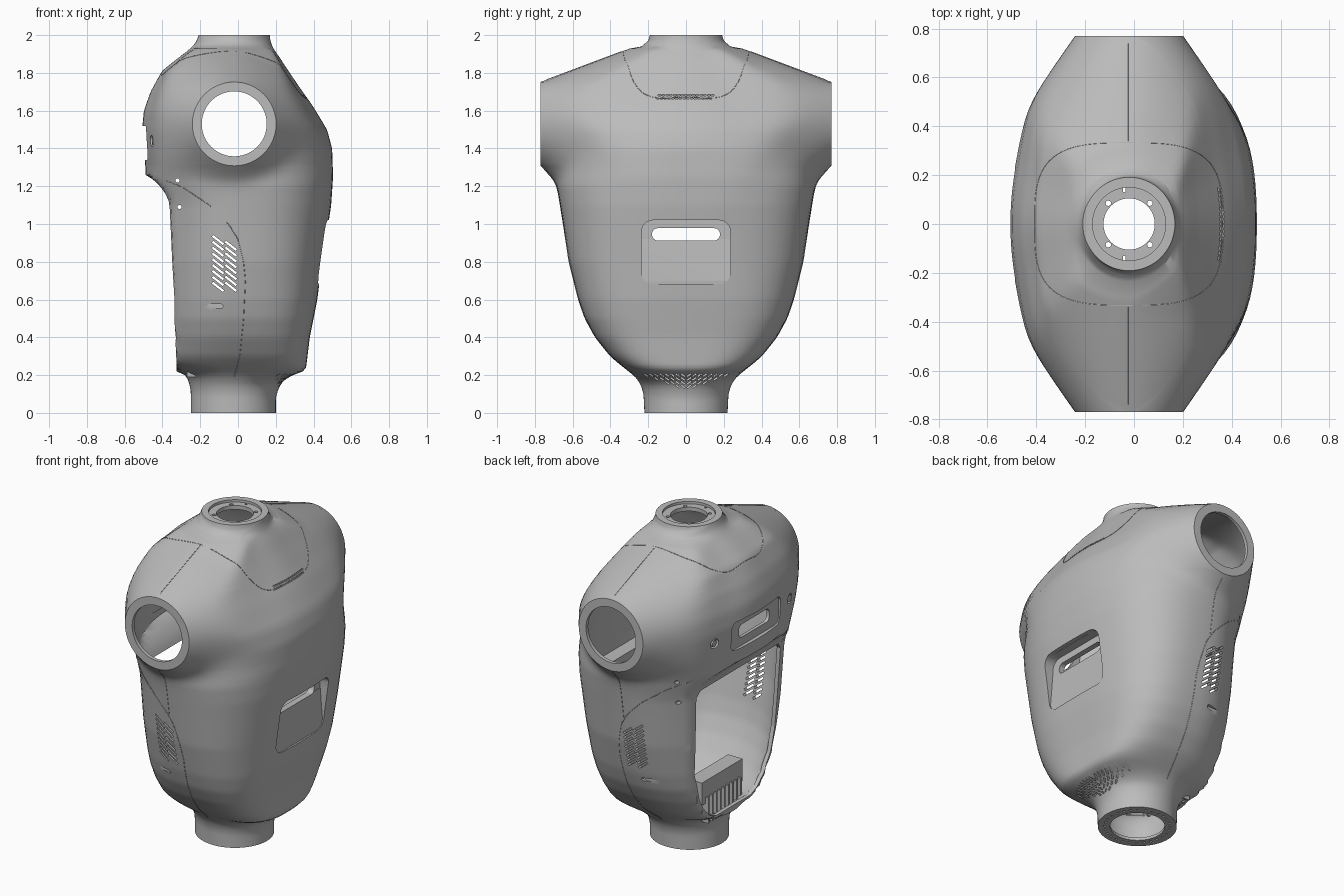
import bpy, bmesh
from math import sin, cos, pi, sqrt, radians, atan2
from mathutils import Vector
from mathutils.bvhtree import BVHTree

if "Cube" in bpy.data.objects:
    bpy.data.objects.remove(bpy.data.objects["Cube"])

GREY = bpy.data.materials.new("shell grey")
GREY.use_nodes = True
GREY.diffuse_color = (.5, .5, .5, 1)
GREY.node_tree.nodes["Principled BSDF"].inputs["Base Color"].default_value = (.5, .5, .5, 1)
XC, ARM_Z, ARM_R, ARM_Y = -0.02, 1.53, 0.222, 0.77

# Vertical profiles as (height, value): chest, back, flat back limit, half width, roundness
CHEST = [(0, .2), (.08, .2), (.13, .215), (.17, .24), (.2, .285), (.22, .355), (.25, .362), (.4, .38),
         (.6, .42), (.8, .445), (1, .475), (1.1, .49), (1.25, .5), (1.4, .495), (1.5, .468),
         (1.63, .39), (1.7, .34), (1.81, .265), (1.88, .22), (1.93, .185), (1.97, .17), (2, .167)]
BACK = [(0, .25), (.12, .25), (.18, .265), (.21, .29), (.23, .36), (.26, .43), (.3, .46), (.5, .48),
        (1.3, .487), (1.5, .505), (1.6, .495), (1.7, .46), (1.81, .4),
        (1.875, .32), (1.925, .255), (1.96, .222), (2, .207)]
FLAT = [(.25, .325), (1.12, .365), (1.17, .39), (1.22, .43), (1.25, .47), (1.3, .6)]
WIDTH = [(0, .22), (.1, .225), (.15, .24), (.2, .275), (.25, .34), (.3, .4), (.4, .48), (.5, .535),
         (.6, .57), (.8, .62), (1, .65), (1.2, .682), (1.35, .682), (1.5, .65), (1.65, .55),
         (1.75, .45), (1.85, .36), (1.92, .28), (1.935, .245), (1.955, .205), (2, .19)]
UPPER = [(1.4, 2.25), (1.7, 2), (2, 2)]
CHEST_ROUND = [(0, 2), (.15, 2), (.2, 2.5), (.25, 3.5), (.6, 3.1), (1.1, 2.7), (1.2, 2.6)] + UPPER
BACK_ROUND = [(0, 2), (1.1, 2), (1.2, 2.1)] + UPPER
ARM_LIMIT = [(1.9, 1.05), (1.94, .22)]


def lerp(table, z):
    for (a, u), (b, v) in zip(table, table[1:]):
        if z <= b:
            return u + (v - u) * max(0, z - a) / (b - a)
    return table[-1][1]


def soft(table, z):
    return sum(lerp(table, z + d) for d in (-.01, 0, .01)) / 3


# Flat shapes, extruded along an axis by prism
def circle(cx, cy, r, n=24):
    return [(cx + r * cos(2 * pi * i / n), cy + r * sin(2 * pi * i / n)) for i in range(n)]


def bar(cx, cy, w, h, deg=0):
    c, s = cos(radians(deg)), sin(radians(deg))
    return [(cx + x * c - y * s, cy + x * s + y * c)
            for x, y in ((-w, -h), (w, -h), (w, h), (-w, h))]


def round_rect(cx, cy, w, h, r, n=6):
    pts = []
    for k, (sx, sy) in enumerate(((1, 1), (-1, 1), (-1, -1), (1, -1))):
        for i in range(n + 1):
            t = pi / 2 * (k + i / n)
            pts.append((cx + sx * (w - r) + r * cos(t), cy + sy * (h - r) + r * sin(t)))
    return pts


def prism(pts, axis, a, b):
    return pts, axis, a, b


def new_object(name, bm):
    bmesh.ops.recalc_face_normals(bm, faces=bm.faces)
    mesh = bpy.data.meshes.new(name)
    bm.to_mesh(mesh)
    bm.free()
    mesh.materials.append(GREY)
    ob = bpy.data.objects.new(name, mesh)
    bpy.context.collection.objects.link(ob)
    return ob


def solid(name, prisms):
    bm = bmesh.new()
    for pts, axis, a, b in prisms:
        place = {"x": lambda p, d: (d, p[0], p[1]), "y": lambda p, d: (p[0], d, p[1]),
                 "z": lambda p, d: (p[0], p[1], d)}[axis]
        low = [bm.verts.new(place(p, a)) for p in pts]
        high = [bm.verts.new(place(p, b)) for p in pts]
        bm.faces.new(low)
        bm.faces.new(high)
        for i in range(len(pts)):
            j = (i + 1) % len(pts)
            bm.faces.new((low[i], low[j], high[j], high[i]))
    return new_object(name, bm)


def finish(ob, steps=()):
    """Bake boolean steps (operation, prisms) into the mesh and smooth it."""
    helpers = []
    for op, prisms in steps:
        h = solid("cutter", prisms)
        h.hide_render = True
        helpers.append(h)
        m = ob.modifiers.new("cut", "BOOLEAN")
        m.operation, m.object, m.solver = op, h, "EXACT"
    bpy.context.view_layer.update()
    mesh = bpy.data.meshes.new_from_object(ob.evaluated_get(bpy.context.evaluated_depsgraph_get()))
    ob.modifiers.clear()
    ob.data = mesh
    for h in helpers:
        bpy.data.objects.remove(h)
    bpy.ops.object.select_all(action="DESELECT")
    ob.select_set(True)
    bpy.context.view_layer.objects.active = ob
    bpy.ops.object.shade_smooth_by_angle(angle=radians(32))


# Torso surface: rounded body sections blended with shoulder cones that end flat
def oval_ray(c, s, a, b, p):
    return ((c / a) ** p + (s / b) ** p) ** (-1 / p)


def cone_ray(c, s, dz, side):
    low, high = 0.0001, 2.0
    for _ in range(24):
        t = (low + high) / 2
        k = ARM_Y - t * s
        rx, rz = ARM_R + .7 * k, ARM_R + (.375 if dz > 0 else 1) * k
        p = 2 - .45 * min(1, max(0, k / .4)) if side > 0 and dz > 0 else 2
        if rx > 0 and rz > 0 and (t * c / rx) ** p + (abs(dz) / rz) ** p < 1:
            low = t
        else:
            high = t
    return low


def section(z, n=20):
    dz, w = z - ARM_Z, soft(WIDTH, z)
    last = atan2(ARM_Y, sqrt(max(0, ARM_R ** 2 - dz ** 2)))
    quads = []
    for sx, reach, flat, power in ((1, soft(CHEST, z) - XC, 1, soft(CHEST_ROUND, z)),
                                   (-1, soft(BACK, z) + XC, soft(FLAT, z) + XC, soft(BACK_ROUND, z))):
        quad = []
        for i in range(n + 1):
            c, s = max(0, cos(last * i / n)), sin(last * i / n)
            body = oval_ray(c, s, reach, w, power)
            limit = oval_ray(c, s, reach * .97, lerp(ARM_LIMIT, z), 2)
            arm = (cone_ray(c, s, dz, sx) ** -30 + limit ** -30) ** (-1 / 30)
            r = min((body ** 40 + arm ** 40) ** (1 / 40), flat / max(c, .001))
            quad.append((XC + sx * r * c, min(r * s, ARM_Y)))
        quads.append(quad)
    half = quads[0] + quads[1][::-1]
    return half + [(x, -y) for x, y in half[-2:0:-1]]


heights = [i * .02 for i in range(65)]
heights += [ARM_Z - ARM_R * cos(pi * i / 24) for i in range(25)]
heights += [1.76 + .24 * i / 20 for i in range(21)]
bm = bmesh.new()
rows = [[bm.verts.new((x, y, z)) for x, y in section(z)] for z in heights]
for r, s in zip(rows, rows[1:]):
    for i in range(len(r)):
        j = (i + 1) % len(r)
        bm.faces.new((r[i], r[j], s[j], s[i]))
bm.faces.new(rows[0])
bm.faces.new(rows[-1])
bmesh.ops.remove_doubles(bm, verts=bm.verts, dist=.0005)
bmesh.ops.recalc_face_normals(bm, faces=bm.faces)
surface = BVHTree.FromBMesh(bm)
torso = new_object("torso_shell", bm)
wall = torso.modifiers.new("wall", "SOLIDIFY")
wall.thickness, wall.offset = .025, -1

# Openings: back hatch, neck, waist, shoulders, chest pocket
hatch = [(.38, 1.13), (.415, 1.09), (.395, .6), (.352, .45), (.3, .35), (.23, .28), (.17, .255)]
hatch += [(-y, z) for y, z in reversed(hatch)]
pocket_back = [(.37, 1.04), (.455, 1.04), (.4, .66), (.35, .66)]
pocket_floor = [(.385, .92), (.403, .92), (.421, .7), (.419, .67), (.385, .66)]
cuts = [prism(hatch, "x", -.6, -.26), prism(round_rect(0, .85, .235, .17, .06), "x", .401, .6),
        prism(circle(XC, 0, .15, 48), "z", 1.9, 2.1),
        prism(circle(-.025, 0, .155, 48), "z", -.1, .06),
        prism(round_rect(0, 1.43, .24, .09, .04), "x", -.6, -.4)]
for s in (-1, 1):
    cuts += [prism(circle(XC, ARM_Z, .172, 48), "y", s * .6, s * .9),
             prism(circle(s * .37, 1.44, .03), "x", -.6, -.38),
             prism(round_rect(-.12, .565, .04, .011, .01), "y", s * .533, s)]
    cuts += [prism(circle(x, z, .011, 12), "y", s * .44, s) for x, z in ((-.32, 1.23), (-.31, 1.09))]
    # Slanted side vents
    for x, top, count in ((-.106, .915, 9), (-.038, .885, 8)):
        cuts += [prism(bar(x, top - .031 * i, .037, .006, -38), "y", s * .4, s) for i in range(count)]
    # Chevron waist vents
    for row in range(4):
        for i in range(7 - 2 * row + 1):
            cuts.append(prism(bar(s * (.016 + .028 * i), .2 - .02 * row, .012, .0035, s * 35),
                              "x", .1, .4))
# Collar grille and waist bolt holes
cuts += [prism(bar(-.15 + .02 * i + .01 * k, 1.667 + .014 * k, .007, .004), "x", .28, .48)
         for i in range(15) for k in (0, 1)]
cuts += [prism(circle(-.025 + .185 * cos(pi * i / 14), .185 * sin(pi * i / 14), .008, 8), "z", -.1, .015)
         for i in range(28)]
finish(torso, [("UNION", [prism(pocket_back, "y", -.26, .26)]), ("DIFFERENCE", cuts),
               ("UNION", [prism(pocket_floor, "y", -.237, .237)]),
               ("DIFFERENCE", [prism(round_rect(0, .945, .18, .033, .032), "x", .3, .6)])])

# Neck flange with centre bore, screws and cable slots
screws = [prism(circle(XC + sx * .085, sy * .085, .011, 12), "z", 1.9, 2.1)
          for sx in (-1, 1) for sy in (-1, 1)]
slots = [prism(round_rect(XC - .02, s * .148, .006, .018, .005), "z", 1.9, 2.1) for s in (-1, 1)]
flange = solid("neck_flange", [prism(circle(XC, 0, .168, 48), "z", 1.96, 1.985)])
finish(flange, [("DIFFERENCE", [prism(circle(XC, 0, .105, 48), "z", 1.9, 2.1)] + screws + slots)])

# Back grip frame and its two buttons
grip = solid("back_grip_frame", [prism(round_rect(0, 1.43, .27, .11, .05), "x", -.47, -.45)])
finish(grip, [("DIFFERENCE", [prism(round_rect(0, 1.43, .15, .04, .03), "x", -.6, -.3)])])
finish(solid("back_buttons", [prism(circle(s * .37, 1.44, .02), "x", -.455, -.42) for s in (-1, 1)]))

# Inner tray with a row of ribs
finish(solid("inner_tray", [prism(bar(0, .38, .2, .07), "x", -.25, -.15)]))
finish(solid("tray_ribs", [prism(bar(-.16 + .04 * i, .27, .006, .08), "x", -.27, -.2) for i in range(9)]))


# Panel seams laid on the surface
def seam(name, starts, direction, cyclic=False):
    hits = [surface.ray_cast(Vector(p), Vector(direction))[0] for p in starts]
    hits = [h for h in hits if h]
    cu = bpy.data.curves.new(name, "CURVE")
    cu.dimensions, cu.bevel_depth, cu.bevel_resolution = "3D", .002, 0
    sp = cu.splines.new("POLY")
    sp.points.add(len(hits) - 1)
    for p, h in zip(sp.points, hits):
        p.co = (*h, 1)
    sp.use_cyclic_u = cyclic
    cu.materials.append(GREY)
    bpy.context.collection.objects.link(bpy.data.objects.new(name, cu))


def squared(v):
    return (1 if v > 0 else -1) * abs(v) ** .6


ring = [2 * pi * i / 96 for i in range(96)]
seam("collar_seam", [(-.022 + .385 * squared(cos(t)), .333 * squared(sin(t)), 3) for t in ring],
     (0, 0, -1), True)
edge = [(.19, -.02), (.3, .01), (.5, .03), (.7, .04), (.8, .03), (.92, 0), (1, -.05), (1.1, -.15),
        (1.2, -.3), (1.235, -.4), (1.25, -.46)]
for s, side in ((1, "back"), (-1, "front")):
    seam(side + "_panel_seam", [(lerp(edge, z), 2 * s, z) for z in (.19 + .02 * i for i in range(54))],
         (0, -s, 0))
    seam(side + "_shoulder_seam", [(-.022, s * (.34 + .02 * i), 3) for i in range(21)], (0, 0, -1))
    seam(side + "_armpit_seam", [(-.022, 2 * s, .97 + .02 * i) for i in range(17)], (0, -s, 0))
